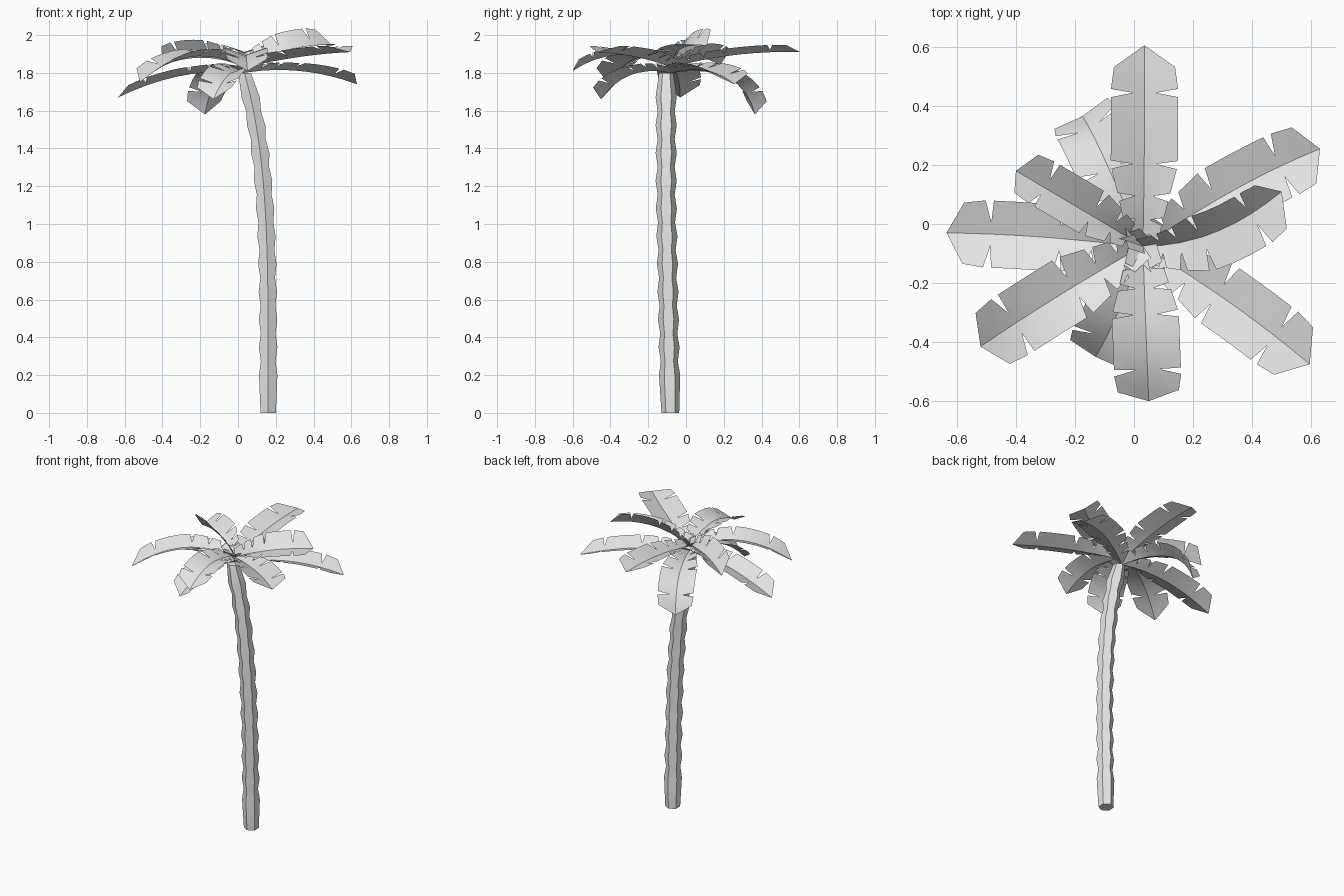
import bpy, bmesh, math
from mathutils import Vector

if "Cube" in bpy.data.objects:
    bpy.data.objects.remove(bpy.data.objects["Cube"], do_unlink=True)

grey = bpy.data.materials.new("light_grey")
grey.use_nodes = True
grey.diffuse_color = (0.8, 0.8, 0.8, 1)
grey.node_tree.nodes["Principled BSDF"].inputs["Base Color"].default_value = (0.8, 0.8, 0.8, 1)


def finish(bm, name, smooth):
    mesh = bpy.data.meshes.new(name)
    bm.to_mesh(mesh)
    bm.free()
    mesh.materials.append(grey)
    for p in mesh.polygons:
        p.use_smooth = smooth
    mesh.set_sharp_from_angle(angle=math.radians(30))
    obj = bpy.data.objects.new(name, mesh)
    bpy.context.collection.objects.link(obj)


# Trunk: six-sided rings, alternately wide and narrow, along a leaning curve
def make_trunk():
    rings = [(0, 0.047)]
    rings += [(0.2 + 0.0735 * i, 0.045 if i % 2 else 0.056) for i in range(21)]
    rings += [(1.8, 0.038)]
    bm = bmesh.new()
    loops = []
    for z, r in rings:
        k = z / 1.8
        cx, cy = 0.16 - 0.125 * k ** 4, -0.083 - 0.022 * min(1, 1.6 * k)
        loops.append([bm.verts.new((cx + r * math.cos(a), cy + r * math.sin(a), z))
                      for a in (math.radians(90 + 60 * i) for i in range(6))])
    for low, high in zip(loops, loops[1:]):
        for i in range(6):
            j = (i + 1) % 6
            bm.faces.new((low[i], low[j], high[j], high[i]))
    bm.faces.new(loops[0][::-1])
    bm.faces.new(loops[-1])
    finish(bm, "trunk", False)


# Frond: two halves folded up from the rib, cut into segments by notches.
# Each segment is (start, end, number of steps).
SEGMENTS = [(0.0, 0.14, 1), (0.14, 0.26, 1), (0.26, 0.42, 1), (0.42, 0.77, 3), (0.77, 1.0, 2)]


def half_width(t):
    if t < 0.42:
        return 0.055 + 0.065 * t / 0.42
    return 0.12 * min(1, (1 - t) / 0.115)


def make_frond(name, base, mid, tip, fold=0.33, roll=0.0):
    base, mid, tip = Vector(base), Vector(mid), Vector(tip)
    ctrl = 2 * mid - (base + tip) / 2

    def point(t, side, frac):
        rib = base * (1 - t) ** 2 + ctrl * 2 * t * (1 - t) + tip * t * t
        along = ((ctrl - base) * (1 - t) + (tip - ctrl) * t).normalized()
        across = Vector((-along.y, along.x, 0)).normalized()
        up = along.cross(across)
        # steeper gutter near the crown
        angle = fold + side * roll + 0.3 * max(0, 1 - 2.5 * t)
        w = half_width(t) * frac
        return rib + w * (across * side * math.cos(angle) + up * math.sin(angle))

    bm = bmesh.new()
    for side in (1, -1):
        for a, b, steps in SEGMENTS:
            lead = 0.0 if a == 0 else 0.02
            tail = 0.0 if b == 1 else 0.02
            rows = []
            for i in range(steps + 1):
                k = i / steps
                t = a + (b - a) * k
                rim = a + lead + (b - tail - a - lead) * k
                row = [(t, 0), (t, 0.35), (rim, 1)]
                rows.append([bm.verts.new(point(u, side, f)) for u, f in row])
            for r0, r1 in zip(rows, rows[1:]):
                for c in range(2):
                    quad = (r0[c], r1[c], r1[c + 1], r0[c + 1])
                    bm.faces.new(quad if side > 0 else quad[::-1])
    bmesh.ops.remove_doubles(bm, verts=bm.verts, dist=0.0005)
    bmesh.ops.dissolve_degenerate(bm, edges=bm.edges, dist=0.0002)
    finish(bm, name, True)


make_trunk()

# Crown: an upper ring of arching fronds and a lower ring of hanging ones
UPPER = (0.03, -0.075, 1.83)
LOWER = (0.03, -0.08, 1.80)
make_frond("back_frond", UPPER, (0.035, 0.26, 1.895), (0.035, 0.605, 1.91))
make_frond("left_frond", UPPER, (0.27, -0.03, 1.925), (0.5, 0.11, 1.945), 0.45, 0.4)
make_frond("front_left_frond", UPPER, (0.33, -0.27, 1.885), (0.595, -0.475, 1.91))
make_frond("front_frond", UPPER, (0.04, -0.35, 1.895), (0.05, -0.6, 1.81))
make_frond("front_right_frond", UPPER, (-0.25, -0.24, 1.885), (-0.52, -0.415, 1.75))
make_frond("back_right_frond", UPPER, (-0.18, 0.05, 1.88), (-0.4, 0.18, 1.84), 0.8, 0.12)
make_frond("lower_right_frond", LOWER, (-0.3, -0.045, 1.785), (-0.635, -0.03, 1.67))
make_frond("lower_left_frond", LOWER, (0.33, 0.11, 1.81), (0.63, 0.255, 1.74))
make_frond("lower_back_frond", LOWER, (-0.1, 0.22, 1.775), (-0.175, 0.365, 1.58))
make_frond("lower_front_frond", LOWER, (-0.05, -0.29, 1.79), (-0.13, -0.45, 1.66))
